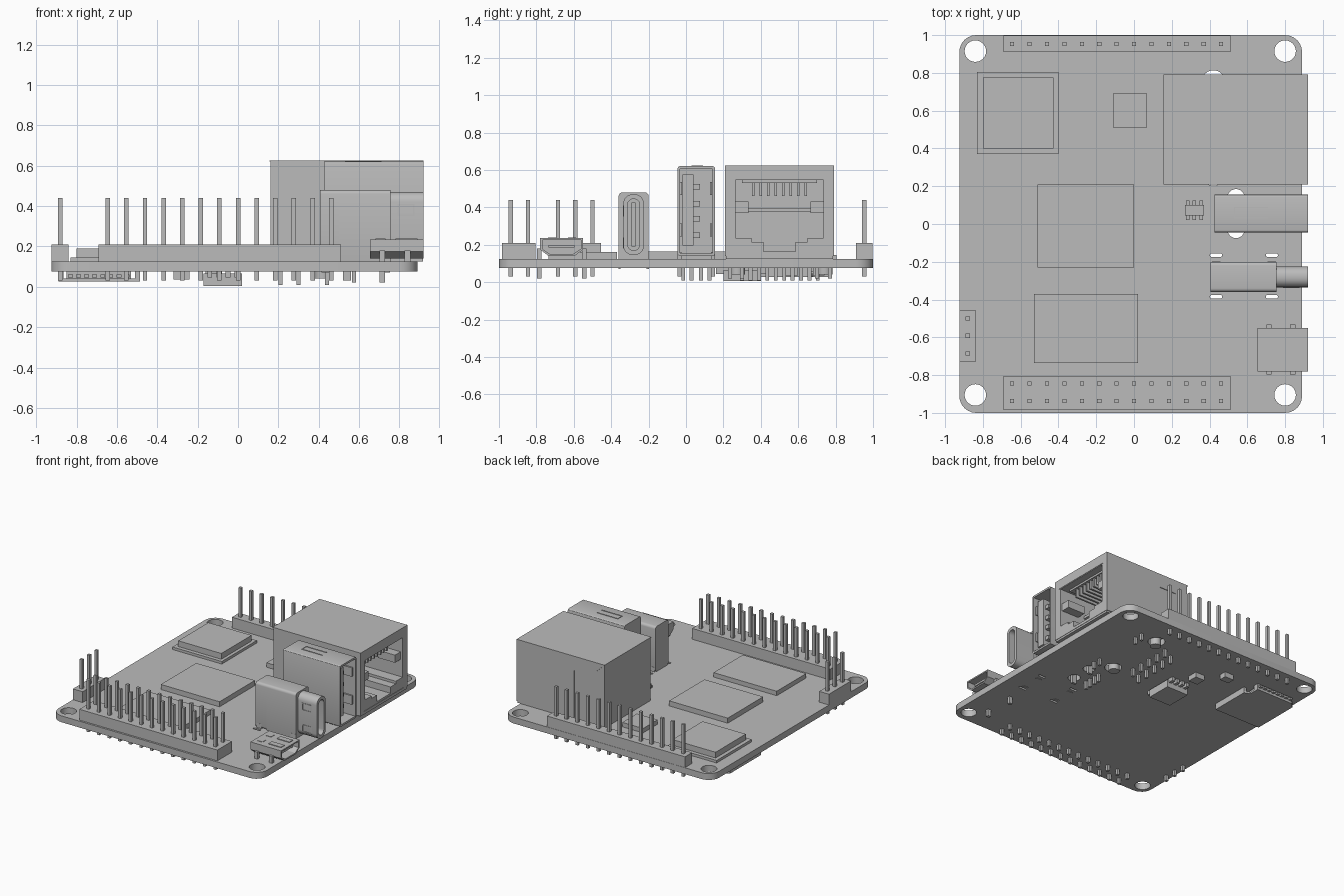
import bpy, bmesh, math
from mathutils import Matrix, Vector

if "Cube" in bpy.data.objects:
    bpy.data.objects.remove(bpy.data.objects["Cube"])

grey = bpy.data.materials.new("plain grey")
grey.use_nodes = True
grey.diffuse_color = (0.5, 0.5, 0.5, 1)
grey.node_tree.nodes["Principled BSDF"].inputs["Base Color"].default_value = (0.5, 0.5, 0.5, 1)

BOTTOM, TOP, END = 0.075, 0.125, 0.92     # board faces and port front plane


def add(name, bm):
    """Turn a bmesh into a finished object."""
    bmesh.ops.recalc_face_normals(bm, faces=bm.faces)
    mesh = bpy.data.meshes.new(name)
    bm.to_mesh(mesh)
    bm.free()
    mesh.materials.append(grey)
    mesh.shade_smooth()
    mesh.set_sharp_from_angle(angle=math.radians(30))
    obj = bpy.data.objects.new(name, mesh)
    bpy.context.collection.objects.link(obj)
    return obj


def boxes(name, *bounds):
    """One object from boxes given as x0, x1, y0, y1, z0, z1."""
    bm = bmesh.new()
    for x0, x1, y0, y1, z0, z1 in bounds:
        m = Matrix.Translation(((x0 + x1) / 2, (y0 + y1) / 2, (z0 + z1) / 2))
        bmesh.ops.create_cube(bm, size=1, matrix=m @ Matrix.Diagonal((x1 - x0, y1 - y0, z1 - z0, 1)))
    return add(name, bm)


def rect(a0, a1, b0, b1, r=0.0, steps=6):
    """Rectangle outline with optional round corners."""
    if r == 0:
        return [(a0, b0), (a1, b0), (a1, b1), (a0, b1)]
    pts = []
    for i, (a, b) in enumerate([(a1 - r, b1 - r), (a0 + r, b1 - r), (a0 + r, b0 + r), (a1 - r, b0 + r)]):
        for k in range(steps + 1):
            t = math.pi / 2 * (i + k / steps)
            pts.append((a + r * math.cos(t), b + r * math.sin(t)))
    return pts


def circle(a, b, r, n=24):
    return [(a + r * math.cos(2 * math.pi * k / n), b + r * math.sin(2 * math.pi * k / n)) for k in range(n)]


def extrude(name, loops, axis, start, end):
    """Extrude an outline with holes along an axis."""
    curve = bpy.data.curves.new(name, 'CURVE')
    curve.dimensions = '2D'
    curve.fill_mode = 'BOTH'
    curve.extrude = (end - start) / 2
    for loop in loops:
        s = curve.splines.new('POLY')
        s.points.add(len(loop) - 1)
        for p, (a, b) in zip(s.points, loop):
            p.co = (a, b, 0, 1)
        s.use_cyclic_u = True
    temp = bpy.data.objects.new(name, curve)
    bpy.context.collection.objects.link(temp)
    bpy.context.view_layer.update()
    mesh = bpy.data.meshes.new_from_object(temp.evaluated_get(bpy.context.evaluated_depsgraph_get()))
    bm = bmesh.new()
    bm.from_mesh(mesh)
    bpy.data.objects.remove(temp)
    bpy.data.curves.remove(curve)
    bpy.data.meshes.remove(mesh)
    mid = (start + end) / 2
    for v in bm.verts:
        a, b, c = v.co
        c += mid
        v.co = {'x': Vector((c, a, b)), 'y': Vector((a, c, b)), 'z': Vector((a, b, c))}[axis]
    bmesh.ops.remove_doubles(bm, verts=bm.verts, dist=0.0001)
    return add(name, bm)


# Circuit board with mounting holes, peg holes and slots
holes = [circle(x, y, 0.057) for x in (-0.84, 0.8) for y in (-0.905, 0.915)]
holes += [circle(0.42, y, 0.062) for y in (0.265, 0.752)]
holes += [circle(0.54, y, 0.045) for y in (-0.03, 0.14)]
holes += [rect(x - 0.032, x + 0.032, y - 0.009, y + 0.009, 0.008, 3) for x in (0.435, 0.73) for y in (-0.165, -0.385)]
extrude("circuit_board", [rect(-0.925, 0.89, -1, 1, 0.09)] + holes, 'z', BOTTOM, TOP)


# Pin headers
def header(name, bounds, xs, ys):
    boxes(name + "_base", (*bounds, TOP, 0.21))
    w = 0.011
    boxes(name + "_pins", *[(x - w, x + w, y - w, y + w, 0.03, 0.44) for x in xs for y in ys])


row = [-0.645 + 0.0922 * i for i in range(13)]
header("back_header", (-0.69, 0.51, 0.91, 0.998), row, [0.953])
header("front_header", (-0.69, 0.51, -0.985, -0.805), row, [-0.845, -0.937])
header("side_header", (-0.925, -0.84, -0.73, -0.455), [-0.88], [-0.5, -0.592, -0.685])

# Chips on the upper face
boxes("stacked_chip", (-0.83, -0.4, 0.37, 0.805, TOP, 0.145), (-0.8, -0.425, 0.4, 0.775, 0.145, 0.19))
boxes("small_chip", (-0.11, 0.07, 0.51, 0.69, TOP, 0.16))
boxes("processor_chip", (-0.51, 0, -0.23, 0.21, TOP, 0.165))
boxes("memory_chip", (-0.53, 0.02, -0.735, -0.37, TOP, 0.16))
boxes("regulator_chip", (0.27, 0.37, 0.045, 0.1, TOP + 0.01, 0.165),
      *[(x - 0.009, x + 0.009, 0.02, 0.125, TOP, 0.14) for x in (0.285, 0.32, 0.355)])

# Network jack: shell with stepped opening, back block and side shields
opening = [(0.265, 0.235), (0.265, 0.545), (0.735, 0.545), (0.735, 0.235), (0.65, 0.235),
           (0.65, 0.215), (0.585, 0.215), (0.585, 0.165), (0.415, 0.165), (0.415, 0.215),
           (0.35, 0.215), (0.35, 0.235)]
extrude("jack_shell", [rect(0.214, 0.786, TOP, 0.62), opening], 'x', 0.45, END - 0.003)
boxes("jack_back", (0.16, 0.45, 0.214, 0.786, TOP, 0.62))
shield = [(0.155, 0.625), (END, 0.625), (END, 0.14), (0.42, 0.14), (0.42, 0.515), (0.27, 0.515)]
extrude("jack_front_shield", [shield], 'y', 0.209, 0.214)
extrude("jack_rear_shield", [shield], 'y', 0.786, 0.791)
boxes("jack_top_shield", (0.155, END, 0.209, 0.791, 0.62, 0.625))
extrude("jack_face_shield", [rect(0.209, 0.791, 0.14, 0.625), rect(0.25, 0.75, 0.15, 0.55)], 'x', END - 0.003, END)
boxes("jack_contacts", (0.5, 0.86, 0.3, 0.7, 0.53, 0.545), (0.45, 0.7, 0.27, 0.73, 0.375, 0.395),
      *[(0.55, 0.85, y - 0.007, y + 0.007, 0.46, 0.54) for y in [0.36 + 0.04 * i for i in range(8)]])
boxes("jack_side_springs", (0.75, 0.9, 0.255, 0.335, 0.37, 0.43), (0.75, 0.9, 0.665, 0.745, 0.37, 0.43))
boxes("jack_pins", *[(x - 0.01, x + 0.01, y - 0.01, y + 0.01, 0.01, TOP)
                     for x, y0 in ((0.21, 0.3), (0.3, 0.345)) for y in [y0 + 0.09 * i for i in range(5)]],
      *[(0.565, 0.585, y - 0.01, y + 0.01, 0.02, TOP) for y in (0.235, 0.3, 0.7, 0.77)])
for label, y in (("front", 0.275), ("rear", 0.742)):
    extrude("jack_peg_" + label, [circle(0.42, y, 0.04, 16)], 'z', 0.04, TOP + 0.02)

# Upright wide port: thin shell, back wall, tongue, contacts, springs
extrude("wide_port_shell", [rect(-0.045, 0.155, 0.14, 0.62, 0.012, 3), rect(-0.033, 0.143, 0.155, 0.605)], 'x', 0.425, END)
boxes("wide_port_back", (0.425, 0.5, -0.035, 0.145, TOP, 0.61))
boxes("wide_port_tongue", (0.5, 0.89, -0.02, 0.04, 0.195, 0.575))
boxes("wide_port_contacts", *[(0.5, 0.87, 0.04, 0.075, z - 0.015, z + 0.015) for z in (0.25, 0.34, 0.42, 0.51)])
boxes("wide_port_springs", *[(0.6, 0.9, y, y + 0.012, z - 0.035, z + 0.035)
                             for y in (-0.033, 0.128) for z in (0.28, 0.5)])
boxes("wide_port_top_springs", (0.53, 0.71, 0.03, 0.036, 0.62, 0.624), (0.53, 0.71, 0.084, 0.09, 0.62, 0.624),
      (0.53, 0.536, 0.03, 0.09, 0.62, 0.624))
boxes("wide_port_pins", *[(0.43, 0.45, y - 0.01, y + 0.01, 0.01, 0.16) for y in (-0.015, 0.03, 0.08, 0.125)])
boxes("wide_port_feet", *[(0.52, 0.56, y - 0.01, y + 0.01, 0.03, 0.16) for y in (-0.035, 0.145)])

# Upright slim port: body, rounded nose, tongue and feet
extrude("slim_port_body", [rect(-0.36, -0.2, 0.1, 0.48, 0.02, 4), rect(-0.312, -0.248, 0.17, 0.445, 0.031)], 'x', 0.5, 0.755)
extrude("slim_port_back", [rect(-0.36, -0.2, TOP, 0.48, 0.02, 4)], 'x', 0.405, 0.5)
extrude("slim_port_nose", [rect(-0.335, -0.225, 0.145, 0.47, 0.05), rect(-0.312, -0.248, 0.17, 0.445, 0.031)], 'x', 0.755, END)
boxes("slim_port_tongue", (0.5, 0.88, -0.291, -0.271, 0.19, 0.425))
extrude("slim_port_nose_windows", [loop for z in (0.21, 0.38) for loop in
        (rect(0.79, 0.875, z - 0.03, z + 0.03), rect(0.798, 0.867, z - 0.022, z + 0.022))], 'y', -0.338, -0.333)
boxes("slim_port_feet", *[(x - 0.022, x + 0.022, y - 0.006, y + 0.006, 0.07, 0.16)
                          for x in (0.435, 0.73) for y in (-0.355, -0.205)])

# Small flat port: trapezoid shell, back, tongue, top springs and feet
outer = [(-0.735, 0.14), (-0.595, 0.14), (-0.55, 0.175), (-0.55, 0.235), (-0.78, 0.235), (-0.78, 0.175)]
inner = [(-0.665 + (y + 0.665) * 0.9, 0.189 + (z - 0.189) * 0.78) for y, z in outer]
extrude("flat_port_shell", [outer, inner], 'x', 0.7, END)
extrude("flat_port_back", [outer], 'x', 0.655, 0.7)
boxes("flat_port_tongue", (0.7, 0.89, -0.735, -0.595, 0.185, 0.2))
boxes("flat_port_top_springs", *[(0.78, 0.89, y - 0.022, y + 0.022, 0.235, 0.24) for y in (-0.61, -0.715)],
      *[(0.68, 0.73, y - 0.022, y + 0.022, 0.235, 0.238) for y in (-0.61, -0.715)])
boxes("flat_port_feet", *[(x - 0.014, x + 0.014, y - 0.012, y + 0.012, z, 0.18) for x, z in ((0.715, 0.02), (0.84, TOP))
                          for y in (-0.545, -0.785)])

# Parts on the underside
boxes("bottom_chip", (-0.17, 0.02, 0.2, 0.4, 0.005, 0.065),
      *[(x - 0.012, x + 0.012, 0.16, 0.44, 0.045, BOTTOM) for x in (-0.14, -0.095, -0.05, -0.005)])
boxes("bottom_components", (-0.16, -0.08, 0.52, 0.6, 0.035, BOTTOM), (-0.32, -0.24, 0.68, 0.74, 0.035, BOTTOM))
card = [(-0.89, 0.34), (-0.485, 0.34), (-0.485, 0.66), (-0.53, 0.68), (-0.53, 0.76), (-0.85, 0.76), (-0.89, 0.72)]
extrude("card_slot_cover", [card], 'z', 0.027, 0.04)
boxes("card_slot_sides", (-0.89, -0.865, 0.34, 0.72, 0.04, BOTTOM), (-0.51, -0.485, 0.34, 0.66, 0.04, BOTTOM),
      (-0.85, -0.53, 0.72, 0.76, 0.04, BOTTOM))
boxes("card_slot_contacts", *[(x - 0.012, x + 0.012, 0.6, 0.78, 0.045, 0.06) for x in [-0.83 + 0.04 * i for i in range(8)]])
